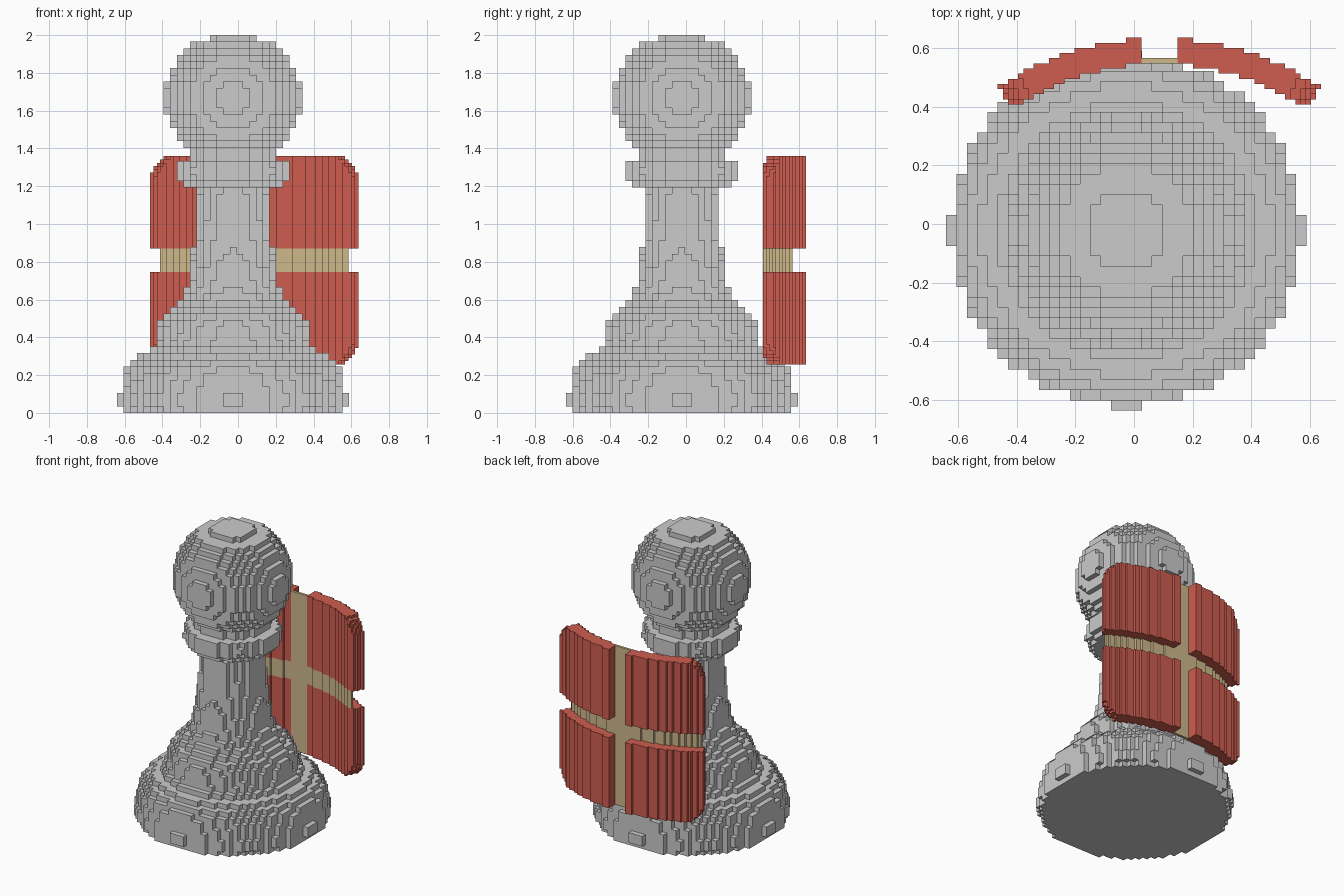
import bpy
import math
from mathutils import Vector

if "Cube" in bpy.data.objects:
    bpy.data.objects.remove(bpy.data.objects["Cube"])

DIRS = [  # outward step and the four corner offsets of that cell face
    ((1, 0, 0), ((1, 0, 0), (1, 1, 0), (1, 1, 1), (1, 0, 1))),
    ((-1, 0, 0), ((0, 0, 0), (0, 0, 1), (0, 1, 1), (0, 1, 0))),
    ((0, 1, 0), ((0, 1, 0), (0, 1, 1), (1, 1, 1), (1, 1, 0))),
    ((0, -1, 0), ((0, 0, 0), (1, 0, 0), (1, 0, 1), (0, 0, 1))),
    ((0, 0, 1), ((0, 0, 1), (1, 0, 1), (1, 1, 1), (0, 1, 1))),
    ((0, 0, -1), ((0, 0, 0), (0, 1, 0), (1, 1, 0), (1, 0, 0))),
]


def voxel_object(name, cells, size, origin, color=None):
    """Flat-faced skin around a set of integer cells."""
    index, faces = {}, []
    for c in sorted(cells):
        for step, corners in DIRS:
            if tuple(a + b for a, b in zip(c, step)) in cells:
                continue
            keys = [tuple(a + b for a, b in zip(c, k)) for k in corners]
            faces.append([index.setdefault(k, len(index)) for k in keys])
    mesh = bpy.data.meshes.new(name)
    mesh.from_pydata([Vector(origin) + Vector(k) * size for k in index], [], faces)
    obj = bpy.data.objects.new(name, mesh)
    bpy.context.collection.objects.link(obj)
    if color:
        mat = bpy.data.materials.new(name + "_paint")
        mat.diffuse_color = (*color, 1)
        mat.use_nodes = True
        mat.node_tree.nodes["Principled BSDF"].inputs["Base Color"].default_value = mat.diffuse_color
        mesh.materials.append(mat)
    return obj


def disc(layer, r):
    n = int(r)
    return {(x, y, layer) for x in range(-n, n + 1) for y in range(-n, n + 1)
            if x * x + y * y <= r * r}


# Pawn: one disc radius per layer, measured in cells
V = 2 / 57
foot = [16.8, 17.04, 17.04, 16.9, 16.75, 16.55, 16.2, 15.3, 14.3]
skirt = [12.4, 11.6, 11.4, 11.2, 11.05, 10.4, 9.4, 8.5]
neck = [7.7, 7.2, 6.9, 6.7, 6.5, 6.35, 6.2, 6.05] + [5.9 - 0.07 * i for i in range(9)]
collar = [7.6, 8.3, 8.5, 8.3, 6.6]
head = [math.sqrt(105.5 - d * d) for d in range(-8, 9)] + [3.7]

pawn = set()
for layer, r in enumerate(foot + skirt + neck + collar + head):
    pawn |= disc(layer, r)
voxel_object("pawn_body", pawn, V, (-0.026 - V / 2, -0.022 - V / 2, 0))

# Shield: curved rounded plate on a finer grid, cross recessed in its back
S = 0.0175
N, CORNER, HALF = 31, 0.13, 0.555
R_IN, R_OUT, Y_AXIS = 0.9, 0.988, -0.355
Y_BACK = 0.635
panels, cross = set(), set()
for i in range(-N, N + 1):
    for j in range(-16, 0):
        y = Y_BACK + (j + 0.5) * S - Y_AXIS
        radius, arc = math.hypot(i * S, y), math.atan2(i * S, y) * 0.94
        if not R_IN <= radius <= R_OUT or abs(arc) > HALF:
            continue
        for k in range(-N, N + 1):
            du = max(0, abs(arc) - HALF + CORNER)
            dz = max(0, abs(k * S) - HALF + CORNER)
            if math.hypot(du, dz) > CORNER:
                continue
            if abs(i) > 3 and abs(k) > 3:
                panels.add((i, j, k))
            elif radius < R_IN + 0.02:
                cross.add((i, j, k))
origin = (0.0865 - S / 2, Y_BACK, 0.808 - S / 2)
voxel_object("shield_panels", panels, S, origin, (0.62, 0.11, 0.08))
voxel_object("shield_cross", cross, S, origin, (0.62, 0.48, 0.26))
